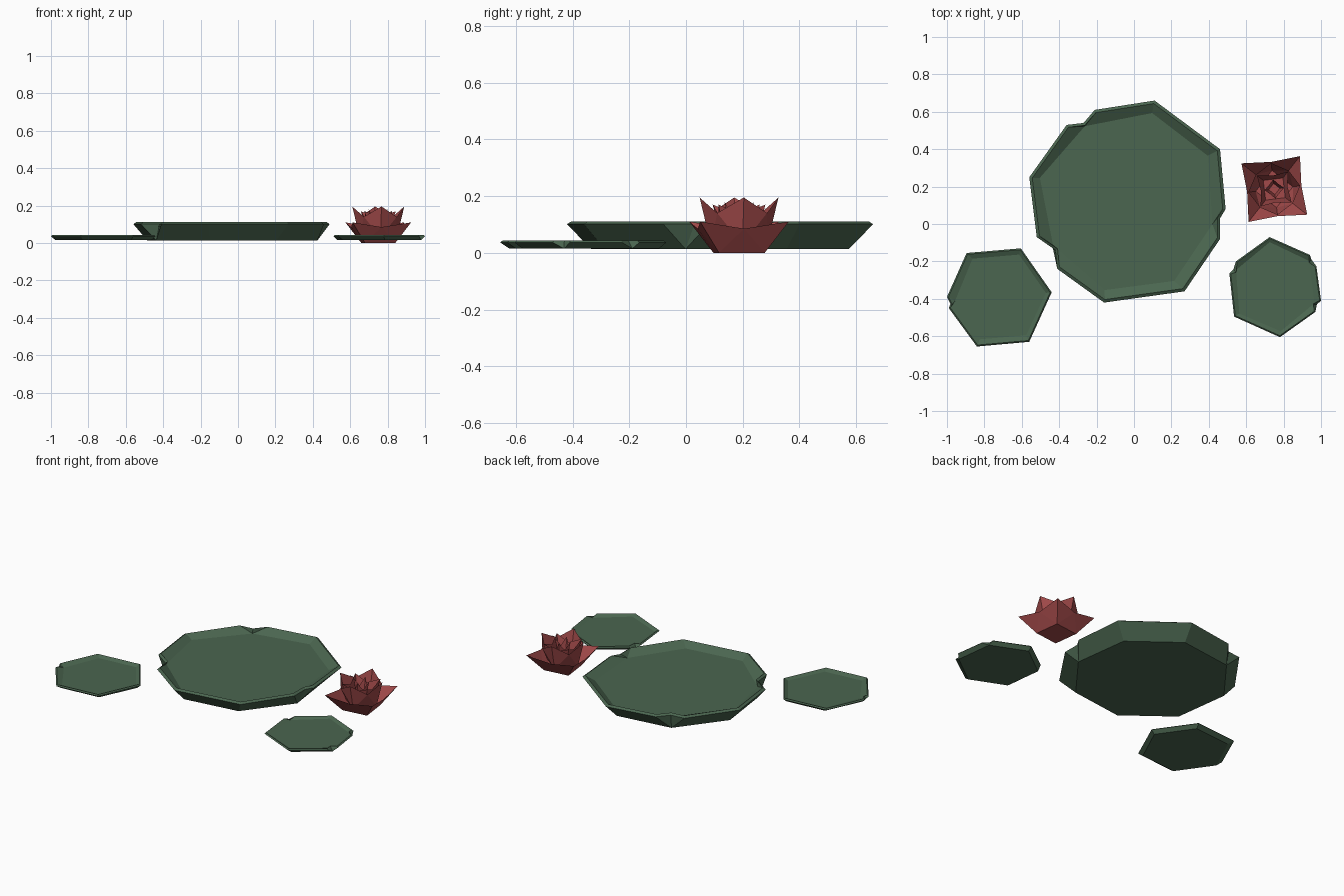
import bpy, bmesh
from math import cos, sin, radians

if "Cube" in bpy.data.objects:
    bpy.data.objects.remove(bpy.data.objects["Cube"])


def material(name, rgb):
    m = bpy.data.materials.new(name)
    m.diffuse_color = (*rgb, 1)
    m.use_nodes = True
    m.node_tree.nodes["Principled BSDF"].inputs["Base Color"].default_value = m.diffuse_color
    return m


GREEN = material("leaf green", (0.070, 0.133, 0.080))
RED = material("petal red", (0.36, 0.068, 0.068))


def finish(name, bm, mat, normals=True):
    bmesh.ops.remove_doubles(bm, verts=bm.verts, dist=0.0005)
    if normals:
        bmesh.ops.recalc_face_normals(bm, faces=bm.faces)
    me = bpy.data.meshes.new(name)
    bm.to_mesh(me)
    bm.free()
    me.materials.append(mat)
    ob = bpy.data.objects.new(name, me)
    bpy.context.collection.objects.link(ob)


def bridge(bm, a, b):
    n = len(a)
    for i in range(n):
        bm.faces.new((a[i], a[(i + 1) % n], b[(i + 1) % n], b[i]))


# Lily pad: shallow dish; a corner with three rim points is a chipped corner
# whose points all run down to one base corner and one floor corner.
def lily_pad(name, centre, corners, start, base_r, floor_r, z0, lip, z1, floor_z):
    cx, cy = centre
    step = 360 / len(corners)
    base, rim, floor = [], [], []
    for k, pts in enumerate(corners):
        a = radians(start - k * step)
        fr = floor_r * (0.95 if len(pts) > 1 else 1)
        for p in pts:
            rim.append(p)
            base.append((cx + base_r * cos(a), cy + base_r * sin(a)))
            floor.append((cx + fr * cos(a), cy + fr * sin(a)))
    top = [(cx + (x - cx) * 0.97, cy + (y - cy) * 0.97) for x, y in rim]
    levels = [(base, z0), (rim, z1 - lip), (top, z1), (floor, floor_z)]
    bm = bmesh.new()
    loops = [[bm.verts.new((x, y, z)) for x, y in pts] for pts, z in levels]
    for a, b in zip(loops, loops[1:]):
        bridge(bm, a, b)
    bm.faces.new(loops[0])
    bm.faces.new(loops[-1])
    finish(name, bm, GREEN)


lily_pad("large_lily_pad", (-0.03, 0.12),
         [[(0.11, 0.66)], [(0.46, 0.40)],
          [(0.49, 0.08), (0.46, 0.03), (0.46, -0.08)],
          [(0.27, -0.36)], [(-0.16, -0.42)],
          [(-0.41, -0.24), (-0.42, -0.14), (-0.52, -0.07)],
          [(-0.56, 0.25)],
          [(-0.36, 0.53), (-0.27, 0.54), (-0.21, 0.61)]],
         75, 0.47, 0.49, 0.013, 0.01, 0.111, 0.08)

lily_pad("left_lily_pad", (-0.72, -0.39),
         [[(-0.605, -0.13)], [(-0.44, -0.365)], [(-0.56, -0.63)],
          [(-0.84, -0.655)], [(-0.99, -0.45), (-0.98, -0.43), (-1.0, -0.39)],
          [(-0.895, -0.155)]],
         65, 0.257, 0.25, 0.015, 0.007, 0.043, 0.031)

lily_pad("right_lily_pad", (0.755, -0.335),
         [[(0.725, -0.07)],
          [(0.94, -0.165), (0.94, -0.20), (0.975, -0.225)],
          [(1.0, -0.41), (0.965, -0.43), (0.97, -0.47)],
          [(0.78, -0.605)], [(0.535, -0.495)],
          [(0.51, -0.265), (0.54, -0.255), (0.545, -0.20)]],
         97, 0.242, 0.24, 0.015, 0.007, 0.043, 0.031)

# Flower: nested four-pointed petal cups (angle, base r, base z, tip r, tip z, dip r, dip z)
FX, FY = 0.75, 0.187
layers = [(52, 0.115, 0.0, 0.223, 0.11, 0.146, 0.085),
          (7, 0.100, 0.03, 0.140, 0.195, 0.125, 0.140),
          (52, 0.075, 0.04, 0.118, 0.170, 0.072, 0.135),
          (7, 0.030, 0.06, 0.052, 0.180, 0.035, 0.130)]
for i, (ang, br, bz, tr, tz, dr, dz) in enumerate(layers):
    bm = bmesh.new()

    def vert(r, deg, z):
        a = radians(deg)
        return bm.verts.new((FX + r * cos(a), FY + r * sin(a), z))

    base = [vert(br, ang + 90 * k, bz) for k in range(4)]
    tips = [vert(tr, ang + 90 * k, tz) for k in range(4)]
    dips = [vert(dr, ang + 45 + 90 * k, dz) for k in range(4)]
    for k in range(4):
        n = (k + 1) % 4
        bm.faces.new((base[k], dips[k], tips[k]))
        bm.faces.new((base[k], base[n], dips[k]))
        bm.faces.new((base[n], tips[n], dips[k]))
    bm.faces.new(base[::-1])
    finish(f"petal_ring_{i + 1}", bm, RED, normals=False)
